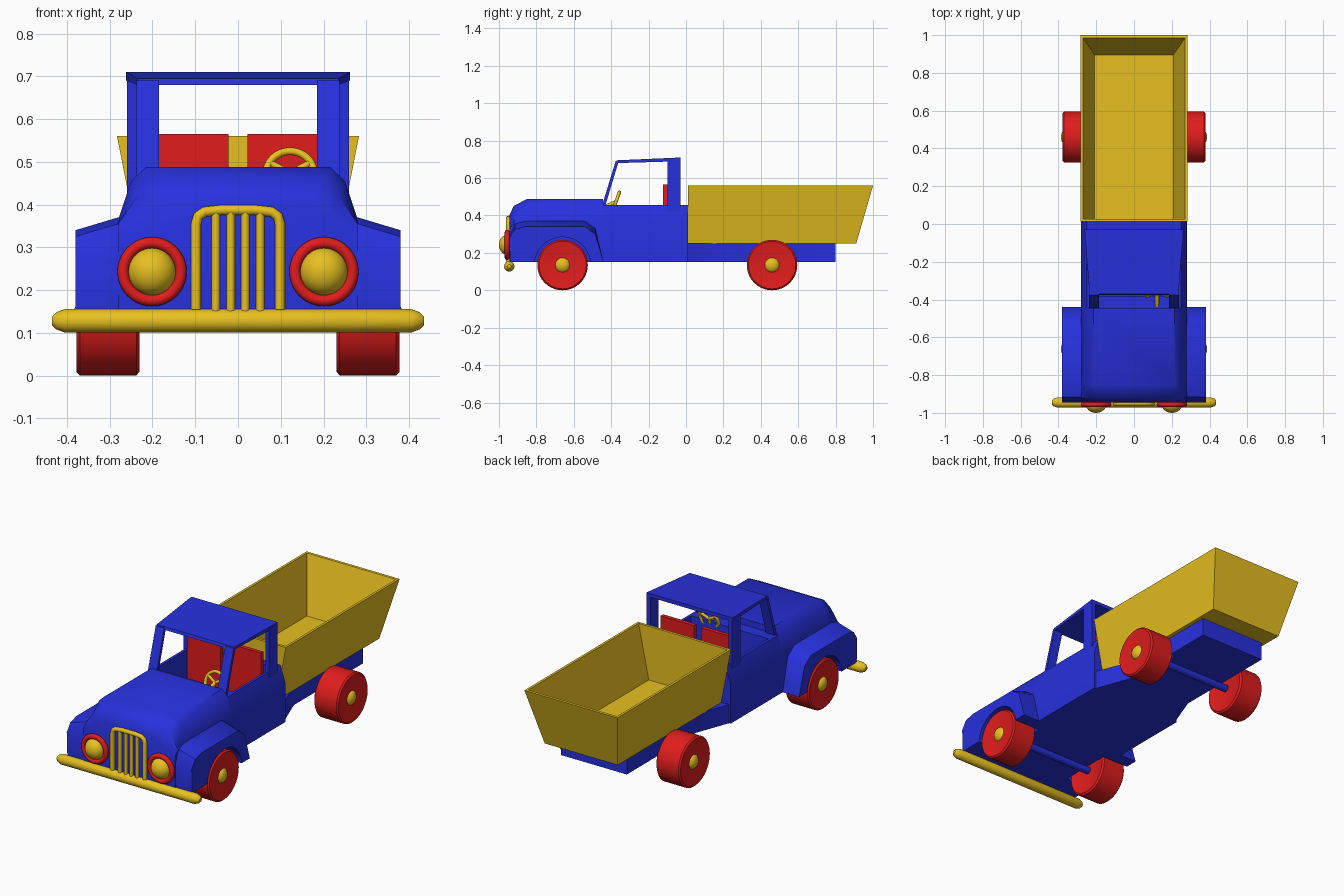
import bpy, bmesh, math
from mathutils import Vector, Matrix

if "Cube" in bpy.data.objects:
    bpy.data.objects.remove(bpy.data.objects["Cube"])

def material(name, rgb):
    m = bpy.data.materials.new(name)
    m.diffuse_color = (*rgb, 1)
    m.use_nodes = True
    m.node_tree.nodes["Principled BSDF"].inputs["Base Color"].default_value = m.diffuse_color
    return m

BLUE = material("blue", (0.02, 0.03, 0.72))
RED = material("red", (0.75, 0.012, 0.012))
YELLOW = material("yellow", (0.8, 0.53, 0.014))

def finish(bm, name, mat, angle=35):
    bmesh.ops.recalc_face_normals(bm, faces=bm.faces)
    me = bpy.data.meshes.new(name)
    bm.to_mesh(me)
    bm.free()
    ob = bpy.data.objects.new(name, me)
    bpy.context.collection.objects.link(ob)
    if mat:
        me.materials.append(mat)
    smooth(ob, angle)
    return ob

def activate(ob):
    bpy.ops.object.select_all(action='DESELECT')
    ob.select_set(True)
    bpy.context.view_layer.objects.active = ob

def smooth(ob, angle=35):
    activate(ob)
    bpy.ops.object.shade_smooth_by_angle(angle=math.radians(angle))

def loft(name, rings, mat, closed=False, angle=35):
    """Skin a list of rings; cap both ends unless closed into a loop."""
    bm = bmesh.new()
    vs = [[bm.verts.new(p) for p in r] for r in rings]
    n = len(vs[0])
    for a, b in zip(vs, vs[1:] + (vs[:1] if closed else [])):
        for i in range(n):
            j = (i + 1) % n
            bm.faces.new((a[i], a[j], b[j], b[i]))
    if not closed:
        bm.faces.new(vs[0])
        bm.faces.new(vs[-1])
    return finish(bm, name, mat, angle)

def sym(y, half):
    """Left-right symmetric cross-section at y."""
    return [(x, y, z) for x, z in half] + [(-x, y, z) for x, z in reversed(half)]

def rect(hx, y0, y1, z):
    return [(-hx, y0, z), (hx, y0, z), (hx, y1, z), (-hx, y1, z)]

def box(name, x0, x1, y0, y1, z0, z1, mat):
    ring = lambda z: [(x0, y0, z), (x1, y0, z), (x1, y1, z), (x0, y1, z)]
    return loft(name, [ring(z0), ring(z1)], mat)

def lathe(name, profile, centre, axis, mat, n=40):
    """Spin (radius, distance) points round an axis through centre."""
    q = Vector(axis).to_track_quat('Z', 'Y')
    rings = [[Vector(centre) + q @ Vector((r * math.cos(a), r * math.sin(a), h))
              for a in (2 * math.pi * i / n for i in range(n))] for r, h in profile]
    return loft(name, rings, mat)

def tube(name, pts, r, mat):
    cu = bpy.data.curves.new(name, 'CURVE')
    cu.dimensions = '3D'
    cu.bevel_depth, cu.bevel_resolution, cu.use_fill_caps = r, 4, True
    sp = cu.splines.new('POLY')
    sp.points.add(len(pts) - 1)
    for p, co in zip(sp.points, pts):
        p.co = (*co, 1)
    ob = bpy.data.objects.new(name, cu)
    bpy.context.collection.objects.link(ob)
    activate(ob)
    bpy.ops.object.convert(target='MESH')
    ob = bpy.context.object
    ob.data.materials.append(mat)
    smooth(ob, 50)
    return ob

def torus(name, R, r, matrix, mat):
    rings = []
    for i in range(40):
        a = math.tau * i / 40
        rings.append([matrix @ Vector(((R + r * math.cos(b)) * math.cos(a),
                                       (R + r * math.cos(b)) * math.sin(a), r * math.sin(b)))
                      for b in (math.tau * k / 12 for k in range(12))])
    return loft(name, rings, mat, closed=True, angle=60)

def cut(ob, cutter):
    m = ob.modifiers.new("cut", 'BOOLEAN')
    m.operation, m.object, m.solver = 'DIFFERENCE', cutter, 'EXACT'
    activate(ob)
    bpy.ops.object.modifier_apply(modifier=m.name)

# hood with rounded nose
full = [(.28, .15), (.28, .365), (.25, .455), (.215, .488)]
hood = loft("hood", [
    sym(-.945, [(.28, .15), (.28, .33), (.215, .37), (.17, .40)]),
    sym(-.92, [(.28, .15), (.28, .355), (.235, .42), (.195, .452)]),
    sym(-.85, full), sym(-.445, full)], BLUE, angle=40)

# front fenders
arch = [(-.94, .15), (-.945, .28), (-.915, .325), (-.86, .34), (-.54, .34), (-.485, .30), (-.44, .15)]
fenders = []
for s, side in ((1, "right"), (-1, "left")):
    rings = [[(s * x, y, z + (lift if z > .29 else 0)) for y, z in arch]
             for x, lift in ((.2, .03), (.28, .03), (.38, 0))]
    fenders.append(loft(side + "_fender", rings, BLUE, angle=40))

# wheel arches
for s in (1, -1):
    c = lathe("arch_cutter", [(.15, 0), (.15, .22)], (s * .22, -.66, .135), (s, 0, 0), None)
    cut(hood, c)
    cut(fenders[0 if s == 1 else 1], c)
    bpy.data.objects.remove(c)
for ob in [hood] + fenders:
    smooth(ob, 40)

# hollow cab tub
side = [(.28, .15), (.28, .365), (.25, .455)]
tub = loft("cab_tub", [sym(-.45, side), sym(.012, side)], BLUE)
c = box("tub_cutter", -.235, .235, -.38, -.03, .2, .6, None)
cut(tub, c)
bpy.data.objects.remove(c)
smooth(tub)

# cab roof, windscreen frame and rear posts
loft("roof", [
    [(-.235, -.375, .68), (.235, -.375, .68), (.235, -.37, .695), (-.235, -.37, .695)],
    [(-.262, -.03, .69), (.262, -.03, .69), (.262, -.03, .71), (-.262, -.03, .71)]], BLUE)
for s, name in ((1, "right"), (-1, "left")):
    foot = lambda y, z, d: [(s * .185, y, z), (s * .237, y, z), (s * .237, y + d, z), (s * .185, y + d, z)]
    loft(name + "_windscreen_pillar", [foot(-.45, .45, .018), foot(-.376, .69, .016)], BLUE)
    x0, x1 = sorted((s * .238, s * .26))
    box(name + "_rear_post", x0, x1, -.1, -.03, .42, .7, BLUE)

# seats
for s, name in ((1, "right"), (-1, "left")):
    x0, x1 = sorted((s * .022, s * .225))
    box(name + "_seat_back", x0, x1, -.122, -.1, .2, .565, RED)
    box(name + "_seat_cushion", x0, x1, -.24, -.12, .2, .29, RED)

# steering wheel with spokes and column
centre = Vector((.122, -.375, .472))
M = Matrix.Translation(centre) @ Matrix.Rotation(math.radians(70), 4, 'X')
torus("steering_wheel", .056, .009, M, YELLOW)
for k in range(3):
    a = math.radians(90 + 120 * k + 60)
    tube("steering_spoke", [centre, M @ Vector((.055 * math.cos(a), .055 * math.sin(a), 0))], .008, YELLOW)
tube("steering_column", [centre, (.122, -.45, .44)], .01, YELLOW)

# rear chassis, tapering behind the cab
ch = lambda y, hx, z0: sym(y, [(hx, z0), (hx, .252)])
loft("chassis", [ch(0, .275, .15), ch(.2, .2, .15), ch(.8, .2, .15)], BLUE)

# open tipper bed
loft("bed", [rect(.222, .012, .91, .25), rect(.283, .012, 1, .56),
             rect(.27, .026, .985, .56), rect(.208, .026, .895, .265)], YELLOW)

# wheels and hubs
for y, end in ((-.66, "front"), (.46, "rear")):
    for s, name in ((1, "right"), (-1, "left")):
        lathe(f"{end}_{name}_wheel", [(.05, .02), (.125, 0), (.135, .008), (.135, .14), (.127, .148), (.05, .138)],
              (s * .23, y, .135), (s, 0, 0), RED)
        dome = [(.042 * math.cos(t), .03 * math.sin(t)) for t in (math.pi / 2 * k / 6.1 for k in range(7))]
        lathe(f"{end}_{name}_hub", dome, (s * .357, y, .135), (s, 0, 0), YELLOW, 24)
    lathe(end + "_axle", [(.02, -.24), (.02, .24)], (0, y, .14), (1, 0, 0), BLUE, 16)

# headlights
for s, name in ((1, "right"), (-1, "left")):
    torus(name + "_headlight_rim", .0675, .0135,
          Matrix.Translation((s * .201, -.956, .243)) @ Matrix.Rotation(math.pi / 2, 4, 'X'), RED)
    dome = [(.056 * math.cos(t), .05 * math.sin(t)) for t in (math.pi / 2 * k / 8.1 for k in range(9))]
    lathe(name + "_headlight", [(.066, 0)] + dome, (s * .201, -.95, .243), (0, -1, 0), YELLOW)

# grille frame and bars
halfpath = [(.098, .155), (.098, .355), (.093, .373), (.078, .383), (.04, .387)]
tube("grille_frame", sym(-.95, halfpath), .012, YELLOW)
for x in (-.052, -.017, .017, .052):
    tube("grille_bar", [(x, -.95, .15), (x, -.95, .385)], .01, YELLOW)

# bumper with tapered ends
lathe("bumper", [(.01, -.435), (.02, -.425), (.0275, -.405), (.0275, .405), (.02, .425), (.01, .435)],
      (0, -.945, .128), (1, 0, 0), YELLOW, 24)
